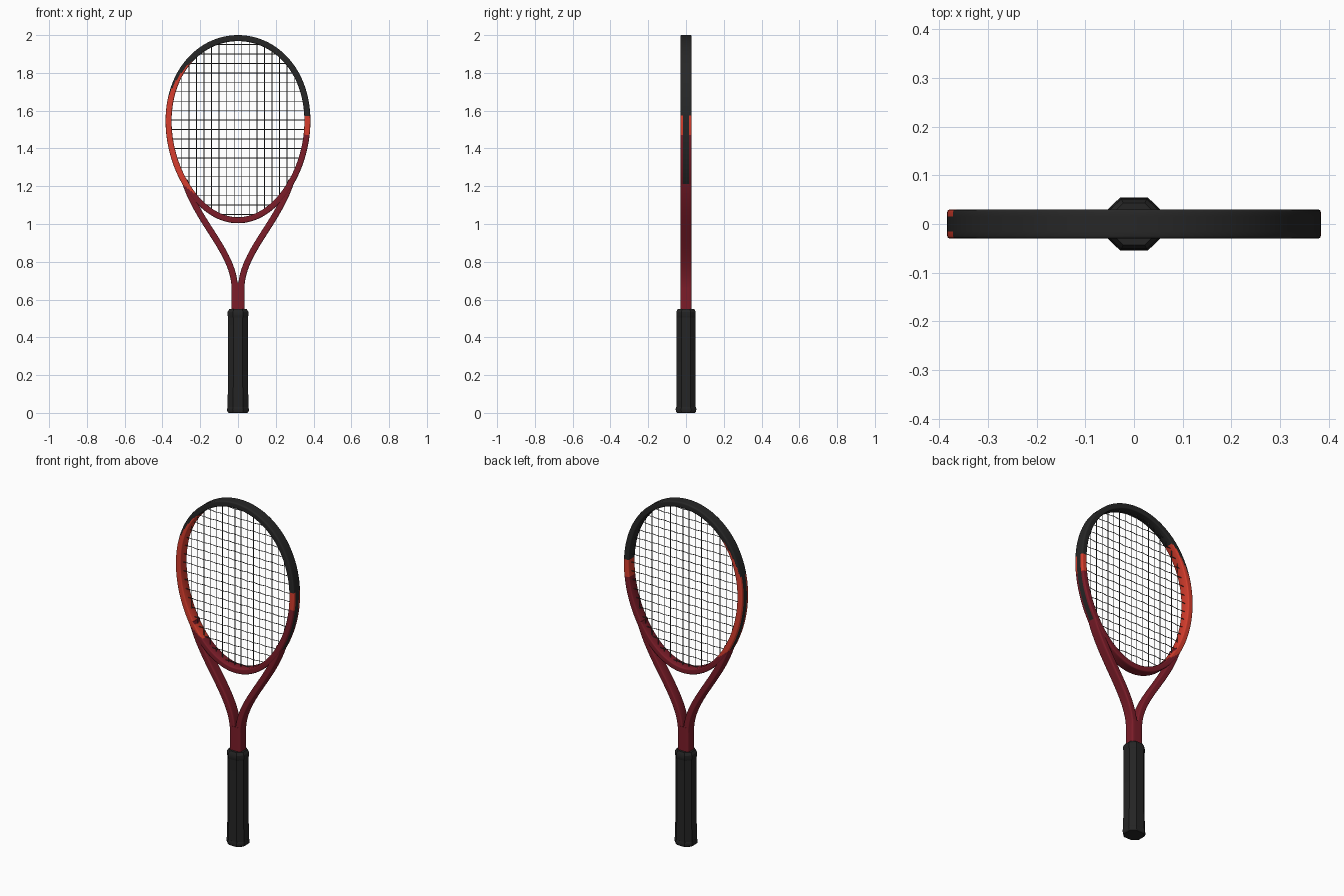
import bpy, bmesh
from math import sin, cos, pi, sqrt
from mathutils import Vector
from mathutils.geometry import interpolate_bezier

cube = bpy.data.objects.get("Cube")
if cube:
    bpy.data.objects.remove(cube, do_unlink=True)


def material(name, rgb, rough=0.5):
    m = bpy.data.materials.new(name)
    m.use_nodes = True
    m.diffuse_color = (*rgb, 1)
    bsdf = m.node_tree.nodes["Principled BSDF"]
    bsdf.inputs["Base Color"].default_value = (*rgb, 1)
    bsdf.inputs["Roughness"].default_value = rough
    return m


BLACK = material("frame_black", (0.02, 0.02, 0.02))
MAROON = material("frame_maroon", (0.2, 0.012, 0.022))
ORANGE = material("frame_orange", (0.68, 0.047, 0.026))
GRIP = material("grip_black", (0.018, 0.018, 0.018), 0.8)
STRING = material("string_grey", (0.06, 0.06, 0.06))


def finish(name, bm, mats, angle=60):
    bmesh.ops.recalc_face_normals(bm, faces=bm.faces)
    mesh = bpy.data.meshes.new(name)
    bm.to_mesh(mesh)
    bm.free()
    for m in mats:
        mesh.materials.append(m)
    ob = bpy.data.objects.new(name, mesh)
    bpy.context.collection.objects.link(ob)
    bpy.ops.object.select_all(action="DESELECT")
    ob.select_set(True)
    bpy.context.view_layer.objects.active = ob
    bpy.ops.object.shade_smooth_by_angle(angle=angle * pi / 180)


def skin(bm, rings, closed=False, rule=None):
    """Join rings of points with quads; rule(side, centre) picks the colour."""
    rings = [[bm.verts.new(p) for p in ring] for ring in rings]
    n, m = len(rings), len(rings[0])
    for i in range(n if closed else n - 1):
        a, b = rings[i], rings[(i + 1) % n]
        for j in range(m):
            k = (j + 1) % m
            f = bm.faces.new((a[j], a[k], b[k], b[j]))
            if rule:
                f.material_index = rule(j, f.calc_center_median())
    if not closed:
        bm.faces.new(rings[0])
        bm.faces.new(rings[-1])


def sweep(bm, path, profile, closed=False, rule=None):
    """Sweep a profile of (outward, depth) pairs along a path in the xz plane."""
    rings, n = [], len(path)
    for i, p in enumerate(path):
        a = path[(i - 1) % n] if closed or i else p
        b = path[(i + 1) % n] if closed or i < n - 1 else p
        t = b - a
        out = Vector((t.z, 0, -t.x)).normalized()
        rings.append([p + out * r + Vector((0, d, 0)) for r, d in profile])
    skin(bm, rings, closed, rule)


# Frame section: outer strip, rounded corners, flat front and back in bands
WIDE = 0.016
corner = [(WIDE, 0.025), (0.0145, 0.0285), (0.011, 0.03)]
half = [(WIDE, 0.015)] + corner + [(r, 0.03) for r in (0.0055, 0, -0.0055)]
half += [(-r, d) for r, d in reversed(corner)]
section = half + [(r, -d) for r, d in reversed(half)]
STRIP = len(section) - 1

# Egg-shaped head outline
HALF_W, HALF_H, MID, EGG = 0.366, 0.482, 1.502, 0.09


def half_width(s):
    return HALF_W * sqrt(max(0, 1 - s * s)) * (1 + EGG * s)


def hoop_colour(j, c):
    r = (section[j][0] + section[(j + 1) % len(section)][0]) / 2 / WIDE
    if j == STRIP and c.z > 1.2:
        return 0
    if c.x > 0:
        top, low = 1.57, 1.475
    else:
        top, low = min(1.86, 1.78 - 0.12 * r), 1.18 + 0.03 * r
    return 0 if c.z > top else 2 if c.z > low else 1


# Head hoop
bm = bmesh.new()
N = 300
turns = [2 * pi * i / N for i in range(N)]
path = [Vector((HALF_W * cos(t) * (1 + EGG * sin(t)), 0, MID + HALF_H * sin(t))) for t in turns]
sweep(bm, path, section, True, hoop_colour)
finish("head_hoop", bm, [BLACK, MAROON, ORANGE])

# Throat arms, mirrored
arm_section = [(r * 1.05, d * 0.97) for r, d in section]
curve = interpolate_bezier(Vector((0.0175, 0, 0.66)), Vector((0.02, 0, 0.85)),
                           Vector((0.21, 0, 1.0)), Vector((0.283, 0, 1.23)), 40)
for side, label in ((1, "left"), (-1, "right")):
    bm = bmesh.new()
    pts = [Vector((0.0175, 0, 0.53))] + curve
    sweep(bm, [Vector((p.x * side, 0, p.z)) for p in pts], arm_section)
    finish(label + "_throat_arm", bm, [MAROON])

# Shaft filling the gap between the arms above the grip
bm = bmesh.new()
shaft_section = [(r * 2.15, d * 0.99) for r, d in section]
sweep(bm, [Vector((0, 0, z)) for z in (0.53, 0.6, 0.69)], shaft_section)
finish("shaft", bm, [MAROON])


# Octagonal grip and its end parts
def octagon(z, s):
    quarter = [(0.052, 0.023), (0.025, 0.049)]
    pts = quarter + [(-x, y) for x, y in reversed(quarter)]
    pts += [(-x, -y) for x, y in pts]
    return [Vector((x * s, y * s, z)) for x, y in pts]


def octagon_loft(name, levels):
    bm = bmesh.new()
    skin(bm, [octagon(z, s) for z, s in levels])
    finish(name, bm, [GRIP], 30)


octagon_loft("grip", [(0.01, 1.05), (0.09, 1.05), (0.14, 1), (0.53, 1)])
octagon_loft("butt_cap", [(0, 0.98), (0.006, 1.08), (0.02, 1.12), (0.03, 1.06)])
octagon_loft("grip_collar", [(0.505, 1), (0.515, 1.05), (0.535, 1.05), (0.55, 0.88)])

# Strings
tube = [(0.002 * cos(k * pi / 3), 0.002 * sin(k * pi / 3)) for k in range(6)]
mains = [0.02 + 0.04 * i for i in range(-8, 8)]


def height_at(x, end):
    """Find where the outline reaches width x, towards the top or the bottom."""
    a, b = 0.09, end
    for _ in range(30):
        m = (a + b) / 2
        a, b = (m, b) if half_width(m) > abs(x) else (a, m)
    return MID + HALF_H * a


bm = bmesh.new()
for x in mains:
    sweep(bm, [Vector((x, 0, height_at(x, e))) for e in (-1, 1)], tube)
finish("main_strings", bm, [STRING])

# Cross strings weave over and under the mains
bm = bmesh.new()
for i in range(19):
    z = 1.05 + 0.05 * i
    w = half_width((z - MID) / HALF_H)
    pts = [Vector((-w, 0, z))]
    pts += [Vector((x, 0.003 * (-1) ** (i + k), z)) for k, x in enumerate(mains) if abs(x) < w - 0.01]
    pts.append(Vector((w, 0, z)))
    rings = [[p + Vector((0, d, r)) for r, d in tube] for p in pts]
    skin(bm, rings)
finish("cross_strings", bm, [STRING])
